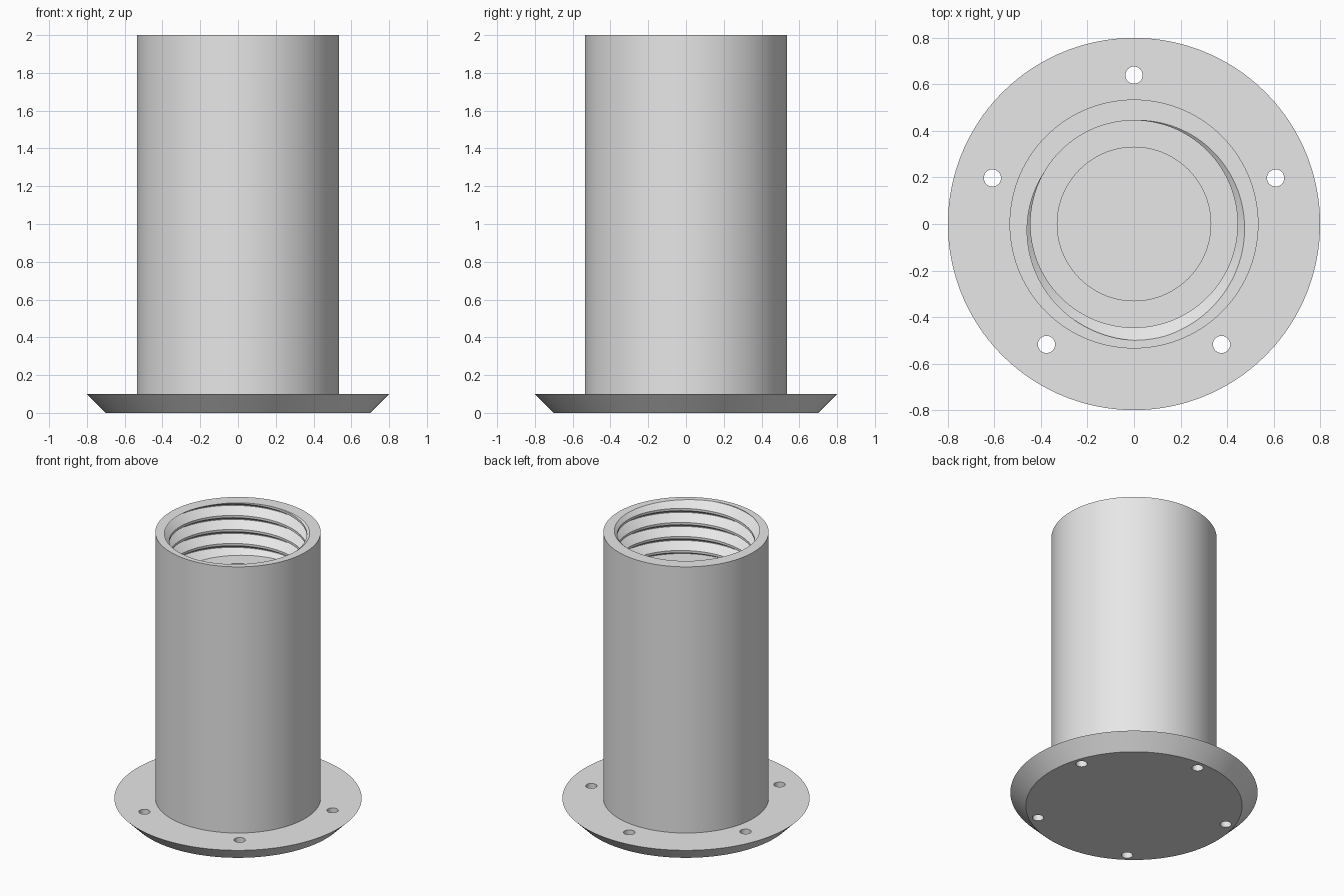
import bpy, bmesh
from math import sin, cos, radians

old = bpy.data.objects.get("Cube")
if old:
    bpy.data.objects.remove(old, do_unlink=True)

SEGS = 120
TOP, BASE, LEDGE = 2.0, 0.1, 1.62
OUTER, MINOR, MAJOR, BORE = 0.535, 0.445, 0.5, 0.33
PITCH = 0.1

grey = bpy.data.materials.new("light_grey")
grey.use_nodes = True
grey.diffuse_color = (0.8, 0.8, 0.8, 1)
grey.node_tree.nodes["Principled BSDF"].inputs["Base Color"].default_value = (0.8, 0.8, 0.8, 1)


def make_object(name, bm):
    bmesh.ops.recalc_face_normals(bm, faces=bm.faces)
    mesh = bpy.data.meshes.new(name)
    bm.to_mesh(mesh)
    bm.free()
    mesh.materials.append(grey)
    obj = bpy.data.objects.new(name, mesh)
    bpy.context.collection.objects.link(obj)
    return obj


def activate(obj):
    bpy.ops.object.select_all(action='DESELECT')
    obj.select_set(True)
    bpy.context.view_layer.objects.active = obj


def add_cone(bm, r1, r2, z1, z2, segs, x=0, y=0):
    new = bmesh.ops.create_cone(bm, cap_ends=True, segments=segs,
                                radius1=r1, radius2=r2, depth=z2 - z1)
    bmesh.ops.translate(bm, verts=new["verts"], vec=(x, y, (z1 + z2) / 2))


# Thread groove: crest, upper flank, narrow root, lower flank over one turn
def thread_radius(phase):
    t = (phase - 90) % 360
    if t < 60:
        depth = 0
    elif t < 180:
        depth = (t - 60) / 120
    elif t < 195:
        depth = 1
    else:
        depth = (360 - t) / 165
    return MINOR + (MAJOR - MINOR) * depth


def tube_section(angle):
    points = [(OUTER, BASE), (OUTER, TOP)]
    for turn in range(-2, 6):
        for corner in (90, 150, 270, 285):
            z = TOP + PITCH * (angle - corner - 360 * turn) / 360
            z = min(TOP, max(LEDGE, z))
            points.append((thread_radius(angle - 360 * (z - TOP) / PITCH), z))
    return points + [(BORE, LEDGE), (BORE, BASE)]


# Tube with internal thread, ledge and narrower bore
bm = bmesh.new()
columns = []
for i in range(SEGS + 1):
    angle = 360 * i / SEGS
    a = radians(angle)
    columns.append([bm.verts.new((r * cos(a), r * sin(a), z)) for r, z in tube_section(angle)])
for left, right in zip(columns, columns[1:]):
    for j in range(len(left)):
        bm.faces.new((left[j - 1], right[j - 1], right[j], left[j]))
bmesh.ops.remove_doubles(bm, verts=bm.verts, dist=0.0001)
tube = make_object("threaded_tube", bm)

# Flange with an undercut bevelled rim
bm = bmesh.new()
add_cone(bm, 0.7, 0.8, 0, BASE, SEGS)
flange = make_object("flange", bm)

# Five screw holes through the flange
bm = bmesh.new()
for k in range(5):
    a = radians(90 + 72 * k)
    add_cone(bm, 0.037, 0.037, -0.1, 0.2, 32, 0.64 * cos(a), 0.64 * sin(a))
cutter = make_object("hole_cutter", bm)
cutter.hide_render = True
activate(flange)
cut = flange.modifiers.new("screw_holes", 'BOOLEAN')
cut.operation = 'DIFFERENCE'
cut.solver = 'EXACT'
cut.object = cutter
bpy.ops.object.modifier_apply(modifier=cut.name)
bpy.data.objects.remove(cutter, do_unlink=True)

for obj in (tube, flange):
    activate(obj)
    bpy.ops.object.shade_smooth_by_angle(angle=radians(30))
